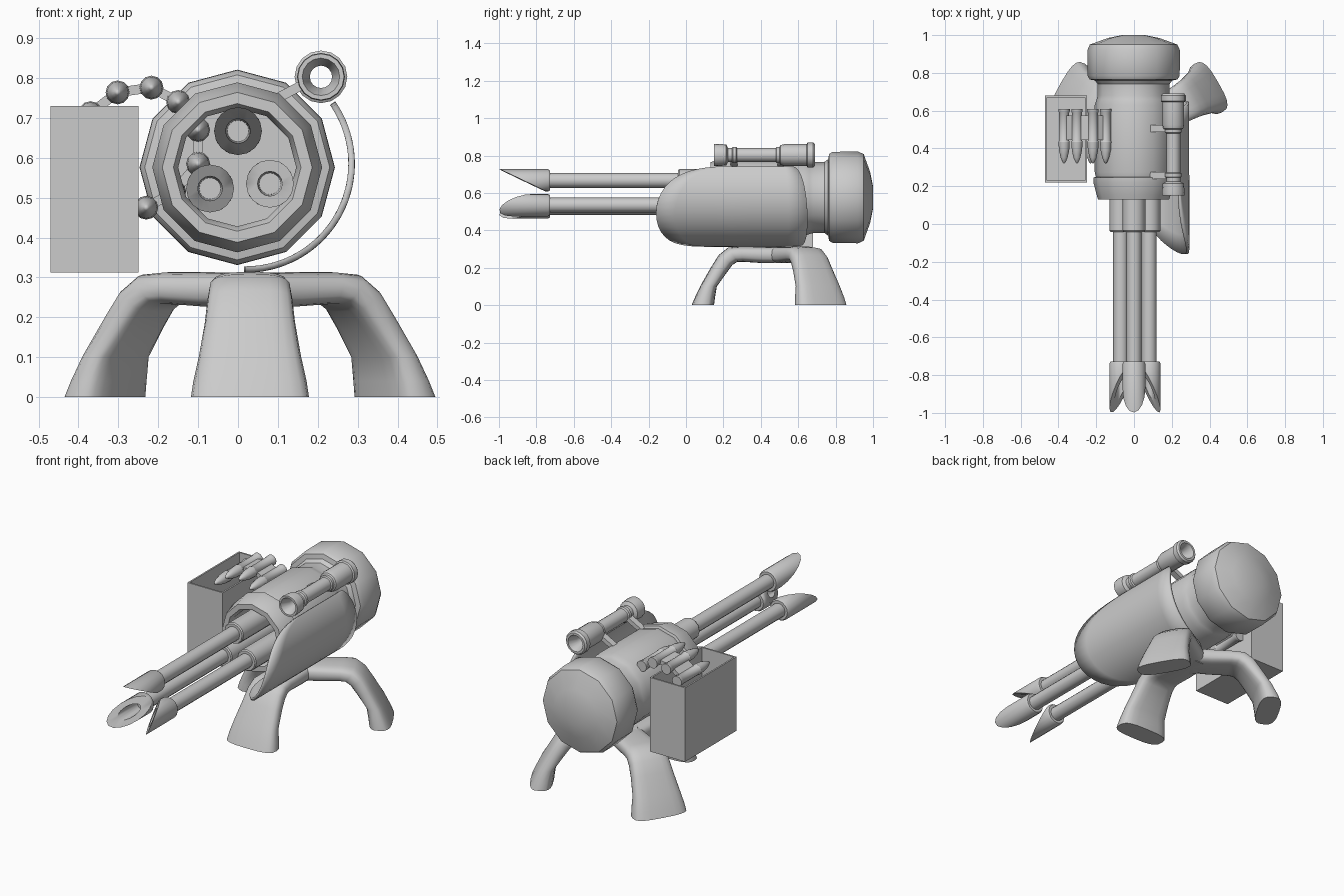
import bpy, bmesh
from math import sin, cos, pi, radians, sqrt, copysign
from mathutils import Vector

if "Cube" in bpy.data.objects:
    bpy.data.objects.remove(bpy.data.objects["Cube"])


def finish(bm, name, angle=32):
    bmesh.ops.remove_doubles(bm, verts=bm.verts, dist=1e-5)
    bmesh.ops.recalc_face_normals(bm, faces=bm.faces)
    me = bpy.data.meshes.new(name)
    bm.to_mesh(me)
    bm.free()
    ob = bpy.data.objects.new(name, me)
    bpy.context.collection.objects.link(ob)
    bpy.ops.object.select_all(action='DESELECT')
    ob.select_set(True)
    bpy.context.view_layer.objects.active = ob
    bpy.ops.object.shade_smooth_by_angle(angle=radians(angle))
    return ob


def skin(bm, rings, closed=True):
    """Join rows of points with quads."""
    rows = [[bm.verts.new(p) for p in r] for r in rings]
    n = len(rows[0])
    for a, b in zip(rows, rows[1:]):
        for i in range(n if closed else n - 1):
            j = (i + 1) % n
            bm.faces.new((a[i], a[j], b[j], b[i]))
    return rows


def lathe(name, profile, cx, cz, n=12):
    """Turn (y, radius) points around an axis parallel to y."""
    bm = bmesh.new()
    skin(bm, [[(cx + r * sin(2 * pi * i / n), y, cz + r * cos(2 * pi * i / n))
               for i in range(n)] for y, r in profile])
    bmesh.ops.dissolve_degenerate(bm, edges=bm.edges, dist=1e-5)
    return finish(bm, name)


def bar(name, a, b, y0, y1, t):
    """Flat bar joining two (x, z) points, from y0 to y1."""
    a, b = Vector(a), Vector(b)
    d = (b - a).normalized()
    s = Vector((-d.y, d.x)) * t / 2
    pts = [a + s, b + s, b - s, a - s]
    bm = bmesh.new()
    rows = skin(bm, [[(p.x, y, p.y) for p in pts] for y in (y0, y1)])
    for r in rows:
        bm.faces.new(r)
    return finish(bm, name)


# Main housing with hollow front and domed rear cap
lathe("housing", [(.5, 0), (.5, .15), (.19, .15), (.155, .148), (.13, .16), (.13, .188),
                  (.155, .196), (.22, .213), (.245, .213), (.25, .2), (.275, .206),
                  (.63, .206), (.66, .196), (.68, .19), (.74, .19), (.76, .205),
                  (.765, .232), (.785, .244), (.92, .245), (.95, .232), (.985, .135),
                  (1.0, .06), (1.0, 0)], -.002, .576)

# Three barrels with slanted hollow muzzles
for side, bx, bz in (("top", 0, .667), ("left", -.07, .523), ("right", .08, .535)):
    lathe(side + "_barrel", [(.5, 0), (.5, .06), (-.035, .06), (-.042, .055),
                             (-.042, .04), (-.75, .04), (-.75, 0)], bx, bz)
    out = (Vector((bx, bz)) - Vector((.003, .575))).normalized()

    def ring(r, y, slant):
        pts = []
        for i in range(16):
            u = Vector((sin(pi * i / 8), cos(pi * i / 8)))
            pts.append((bx + r * u.x, y - slant * r / .06 * u.dot(out), bz + r * u.y))
        return pts
    bm = bmesh.new()
    skin(bm, [ring(.036, -.728, 0), ring(.054, -.728, 0), ring(.06, -.738, 0),
              ring(.06, -.873, .125), ring(.031, -.873, .125), ring(.027, -.76, 0),
              ring(0, -.76, 0)])
    finish(bm, side + "_muzzle")

# Scope: hollow tube with two bells, and its brackets
scope = [(.15, .047), (.15, .058), (.165, .06), (.215, .056), (.225, .037), (.245, .037),
         (.25, .044), (.268, .044), (.273, .037), (.48, .037), (.485, .044), (.5, .044),
         (.505, .052), (.525, .058), (.645, .058), (.65, .066), (.68, .066), (.69, .058),
         (.69, .046), (.64, .028), (.2, .028), (.15, .047)]
lathe("scope", scope, .208, .803, 16)
for y in (.25, .5):
    bar("scope_bracket", (.09, .745), (.175, .79), y - .012, y + .025, .024)

# Curved side shield
bm = bmesh.new()
rows = []
for i in range(25):
    t = sin(pi * (i / 24 - .5))
    c = sqrt(max(0, 1 - t * t))
    ang = radians(-28 + 63 * t)
    front, back = .22 - .38 * c ** .9, .57 + .08 * c
    row = []
    for k in range(9):
        y = front + (back - front) * k / 8
        a = ang + radians(8) * max(0, (.25 - y) / .41) * c
        row.append((.02 + .265 * cos(a), y, .585 + .265 * sin(a)))
    rows.append(row)
skin(bm, rows, closed=False)
shield = finish(bm, "side_shield")
m = shield.modifiers.new("thickness", 'SOLIDIFY')
m.thickness, m.offset = .016, 0

# Open ammunition box
bm = bmesh.new()


def rect(w, z):
    return [(-.47 + w, .22 + w, z), (-.25 - w, .22 + w, z),
            (-.25 - w, .68 - w, z), (-.47 + w, .68 - w, z)]


rows = skin(bm, [rect(0, .312), rect(0, .73), rect(.009, .73), rect(.009, .322)])
bm.faces.new(rows[0])
bm.faces.new(rows[-1])
finish(bm, "ammunition_box")

# Cartridge belt running from the box into the housing and back out
belt = [(-.37, .712), (-.302, .764), (-.217, .776), (-.15, .74), (-.1, .67),
        (-.1, .585), (-.16, .515), (-.23, .475)]
for x, z in belt:
    lathe("cartridge", [(.61, 0), (.61, .03), (.595, .03), (.59, .027), (.44, .027), (.435, .03),
                        (.39, .027), (.35, .018), (.325, .007), (.32, 0)], x, z)
for a, b in zip(belt, belt[1:]):
    bar("belt_link", a, b, .445, .575, .024)

# Tripod: rounded sections (outer r,z / inner r,z / half width)
sections = [((.48, 0), (.36, 0), .148), ((.463, .04), (.355, .04), .142),
            ((.432, .105), (.345, .10), .128), ((.375, .205), (.295, .17), .113),
            ((.335, .268), (.262, .215), .107), ((.285, .308), (.235, .232), .102),
            ((.22, .314), (.205, .232), .097), ((.1, .313), (.1, .225), .092),
            ((-.07, .312), (-.07, .225), .085)]
for name, deg in (("front_leg", -90), ("rear_right_leg", 30), ("rear_left_leg", 150)):
    d = Vector((cos(radians(deg)), sin(radians(deg)), 0))
    s = Vector((-d.y, d.x, 0))
    bm = bmesh.new()
    rings = []
    for o, n, w in sections:
        o = d * o[0] + Vector((0, 0, o[1]))
        n = d * n[0] + Vector((0, 0, n[1]))
        ring_pts = []
        for i in range(20):
            c, v = cos(pi * i / 10), sin(pi * i / 10)
            c, v = copysign(abs(c) ** .65, c), copysign(abs(v) ** .65, v)
            ring_pts.append(Vector((.03, .51, 0)) + (o + n) / 2 + (o - n) / 2 * c + s * w * v)
        rings.append(ring_pts)
    rows = skin(bm, rings)
    bm.faces.new(rows[0])
    bm.faces.new(rows[-1])
    finish(bm, name, 45)
